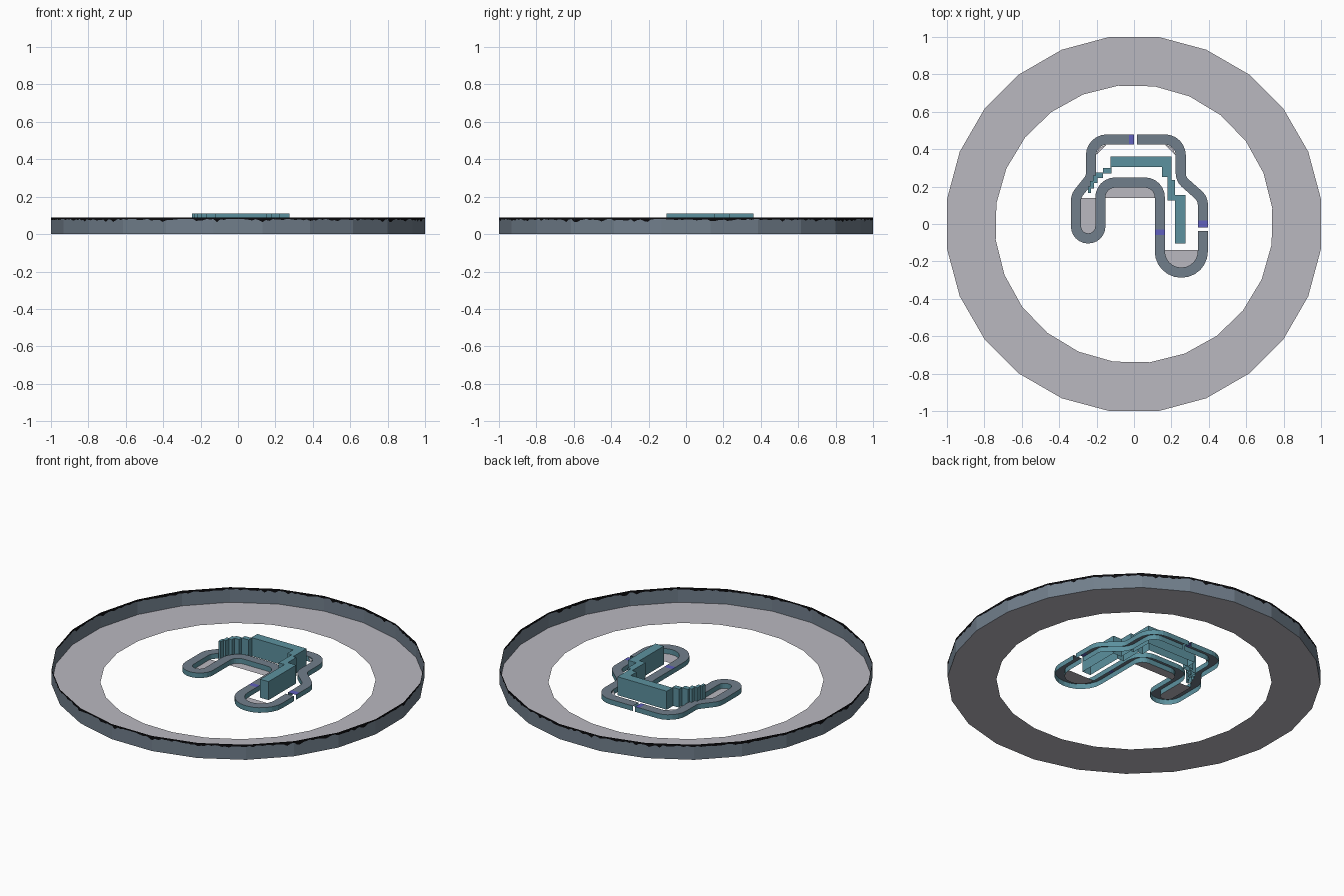
import bpy, math, random
from mathutils import Vector

if "Cube" in bpy.data.objects:
    bpy.data.objects.remove(bpy.data.objects["Cube"])

random.seed(4)


def material(name, rgb):
    m = bpy.data.materials.new(name)
    m.diffuse_color = (*rgb, 1)
    m.use_nodes = True
    m.node_tree.nodes["Principled BSDF"].inputs["Base Color"].default_value = m.diffuse_color
    return m


GREY = material("light grey", (0.49, 0.48, 0.53))
SLATE = material("slate", (0.165, 0.21, 0.26))
TEAL = material("teal", (0.107, 0.285, 0.345))
BLACK = material("black", (0.003, 0.003, 0.004))
PURPLE = material("violet blue", (0.115, 0.115, 0.51))


def make(name, verts, faces, mats, index=None):
    me = bpy.data.meshes.new(name)
    me.from_pydata(verts, [], faces)
    for m in mats:
        me.materials.append(m)
    if index:
        for p, i in zip(me.polygons, index):
            p.material_index = i
    me.update()
    ob = bpy.data.objects.new(name, me)
    bpy.context.collection.objects.link(ob)
    return ob


def fillet(corners, steps=6):
    """Closed outline from (x, y, radius) corners."""
    out = []
    n = len(corners)
    for i, (x, y, r) in enumerate(corners):
        c = Vector((x, y))
        if r == 0:
            out.append(c)
            continue
        a = (Vector(corners[i - 1][:2]) - c).normalized()
        b = (Vector(corners[(i + 1) % n][:2]) - c).normalized()
        half = a.angle(b) / 2
        t = r / math.tan(half)
        o = c + (a + b).normalized() * (r / math.sin(half))
        s, e = c + a * t - o, c + b * t - o
        sweep = s.angle_signed(e)          # clockwise positive
        for k in range(steps + 1):
            ang = -sweep * k / steps
            out.append(o + Vector((s.x * math.cos(ang) - s.y * math.sin(ang),
                                   s.x * math.sin(ang) + s.y * math.cos(ang))))
    return out


def sheet(name, outline, mat, z=0.0):
    pts = [(p[0], p[1], z) for p in outline]
    area = sum(pts[i - 1][0] * pts[i][1] - pts[i][0] * pts[i - 1][1] for i in range(len(pts)))
    if area < 0:
        pts.reverse()
    return make(name, pts, [list(range(len(pts)))], [mat])


def polar(r, deg, z):
    a = math.radians(deg)
    return Vector((r * math.cos(a), r * math.sin(a), z))


# Outer floor ring, 24 sides
SIDES, R, H = 24, 1 / math.cos(math.radians(7.5)), 0.09
verts, faces = [], []
for i in range(SIDES):
    verts += [polar(R, 7.5 + 15 * i, 0), polar(0.744, 6.5 + 15 * i, 0)]
    j = (i + 1) % SIDES
    faces.append((2 * i, 2 * j, 2 * j + 1, 2 * i + 1))
make("floor_ring", verts, faces, [GREY])

# Perimeter wall: slate below, ragged black edge on top
COLS = 14
verts, faces, index = [], [], []
total = SIDES * COLS
for i in range(SIDES):
    a, b = polar(R, 7.5 + 15 * i, 0), polar(R, 22.5 + 15 * i, 0)
    for k in range(COLS):
        p = a.lerp(b, k / COLS)
        drop = random.uniform(0.008, 0.017)
        if random.random() < 0.15:
            drop = random.uniform(0.018, 0.026)
        verts += [p, p + Vector((0, 0, H - drop)), p + Vector((0, 0, H))]
for c in range(total):
    s, e = 3 * c, 3 * ((c + 1) % total)
    faces += [(s, e, e + 1, s + 1), (s + 1, e + 1, e + 2, s + 2)]
    index += [0, 1]
make("perimeter_wall", verts, faces, [SLATE, BLACK], index)

# Raised walkway: closed loop path, clockwise; zero radius points mark gates
path = fillet([
    (-0.23, 0.452, 0.085), (-0.027, 0.452, 0), (0, 0.452, 0), (0.015, 0.452, 0),
    (0.25, 0.452, 0.085), (0.25, 0.24, 0.07), (0.368, 0.135, 0.07),
    (0.368, 0.018, 0), (0.368, -0.018, 0), (0.368, -0.037, 0),
    (0.368, -0.26, 0.114), (0.138, -0.26, 0.114), (0.138, -0.06, 0), (0.138, -0.03, 0),
    (0.138, 0.222, 0.08), (-0.18, 0.222, 0.08), (-0.18, -0.077, 0.064),
    (-0.31, -0.077, 0.064), (-0.31, 0.15, 0.07), (-0.23, 0.25, 0.07)])
GATES = [(-0.0135, 0.452), (0.368, 0.0), (0.138, -0.045)]
GAPS = [(0.0075, 0.452), (0.368, -0.0275)]
W, TOP = 0.027, 0.03


def near(p, spots):
    return any((p - Vector(s)).length < 0.004 for s in spots)


verts, faces, index = [], [], []
n = len(path)
for i, p in enumerate(path):
    d0 = (p - path[i - 1]).normalized()
    d1 = (path[(i + 1) % n] - p).normalized()
    t = (d0 + d1).normalized()
    out = Vector((-t.y, t.x)) * W / max(t.dot(d1), 0.5)
    for q in (p + out, p - out):
        verts += [(q.x, q.y, TOP), (q.x, q.y, 0)]
for i in range(n):
    j = (i + 1) % n
    mid = (path[i] + path[j]) / 2
    if near(mid, GAPS):
        continue
    a, b = 4 * i, 4 * j
    faces += [(a, a + 2, b + 2, b), (a + 1, a, b, b + 1), (a + 2, a + 3, b + 3, b + 2)]
    index += [2 if near(mid, GATES) else 0, 1, 1]
make("walkway", verts, faces, [SLATE, TEAL, PURPLE], index)

# Floor patches beside and inside the walkway
sheet("left_end_floor", fillet([(-0.283, 0.14, 0), (-0.207, 0.14, 0),
                                (-0.207, -0.05, 0.037), (-0.283, -0.05, 0.037)]), GREY)
sheet("right_end_floor", fillet([(0.165, -0.14, 0), (0.341, -0.14, 0),
                                 (0.341, -0.233, 0.087), (0.165, -0.233, 0.087)]), GREY)
sheet("notch_floor", fillet([(-0.153, 0.14, 0), (-0.153, 0.195, 0.052),
                             (0.111, 0.195, 0.052), (0.111, 0.14, 0)]), GREY)
for name, s in (("left_corner_floor", -1), ("right_corner_floor", 1)):
    cx = 0.01
    sheet(name, [(cx + s * 0.213, 0.367), (cx + s * 0.155, 0.425), (cx + s * 0.196, 0.408)],
          GREY, TOP - 0.003)

# Tall stepped central wall, open underneath
plan = [(-.125, .36), (.2, .36), (.2, .235), (.22, .235), (.22, .155), (.275, .155),
        (.275, -.105), (.22, -.105), (.22, .125), (.18, .125), (.18, .25), (.15, .25),
        (.15, .305), (-.12, .305), (-.12, .27), (-.165, .27), (-.165, .245), (-.195, .245),
        (-.195, .22), (-.215, .22), (-.215, .19), (-.23, .19), (-.23, .165), (-.245, .165),
        (-.245, .2), (-.235, .2), (-.235, .23), (-.22, .23), (-.22, .26), (-.205, .26),
        (-.205, .275), (-.165, .275), (-.165, .3), (-.125, .3)]
plan.reverse()
m = len(plan)
verts = [(x, y, 0.11) for x, y in plan] + [(x, y, 0) for x, y in plan]
faces = [list(range(m))] + [(i, m + i, m + (i + 1) % m, (i + 1) % m) for i in range(m)]
make("stepped_wall", verts, faces, [TEAL])
